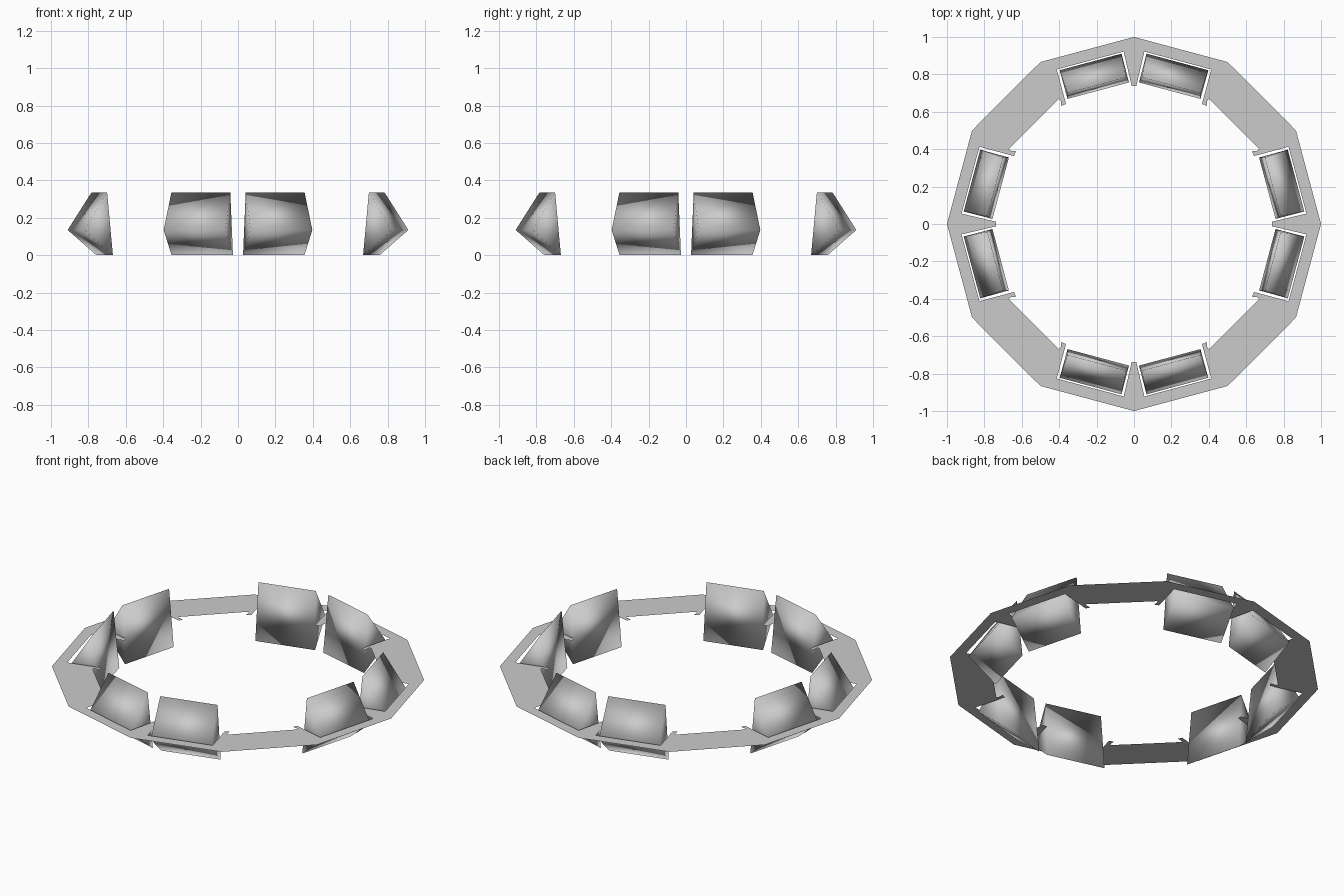
import bpy, bmesh
from math import cos, sin, radians
from mathutils import Vector

if "Cube" in bpy.data.objects:
    bpy.data.objects.remove(bpy.data.objects["Cube"])


def make_object(name, bm):
    mesh = bpy.data.meshes.new(name)
    bm.to_mesh(mesh)
    bm.free()
    obj = bpy.data.objects.new(name, mesh)
    bpy.context.collection.objects.link(obj)
    return obj


def polar(angle, r, t=0.0):
    """Point at radius r and sideways offset t, seen along an angle in degrees."""
    a = radians(angle)
    return (r * cos(a) - t * sin(a), r * sin(a) + t * cos(a))


# Flat twelve-sided ring: one eighth outline with a panel notch and spokes
eighth = [
    (0.737, 0), polar(0, 1), polar(30, 1), polar(45, 0.966), polar(45, 0.757),
    (0.668, 0.402),
    polar(15, 0.745, 0.207), polar(15, 0.710, 0.212), polar(15, 0.714, 0.185),
    polar(15, 0.905, 0.185), polar(15, 0.905, -0.185), (0.737, 0.012),
]
bm = bmesh.new()
for quarter in range(4):
    for flip in (1, -1):
        pts = [(x, y * flip) for x, y in eighth]
        if flip < 0:
            pts.reverse()
        bm.faces.new([bm.verts.new((*polar(90 * quarter, x, y), 0.16)) for x, y in pts])
bmesh.ops.remove_doubles(bm, verts=bm.verts, dist=0.0005)
make_object("ring_plate", bm)

# Smooth-shaded wedge panels, two on each side of the four bare ring segments
# section entries: radius, height, half width
section = [(0.768, 0.335, 0.163), (0.738, 0.0, 0.170), (0.897, 0.135, 0.171)]
for i, angle in enumerate((15, 75, 105, 165, 195, 255, 285, 345)):
    bm = bmesh.new()
    ends = [[bm.verts.new(Vector((*polar(angle, r, s * w), z))) for r, z, w in section]
            for s in (-1, 1)]
    bm.faces.new(ends[0])
    bm.faces.new(ends[1][::-1])
    for k in range(3):
        n = (k + 1) % 3
        bm.faces.new((ends[0][k], ends[1][k], ends[1][n], ends[0][n]))
    bmesh.ops.recalc_face_normals(bm, faces=bm.faces)
    for f in bm.faces:
        f.smooth = True
    make_object(f"wedge_panel_{i + 1}", bm)
